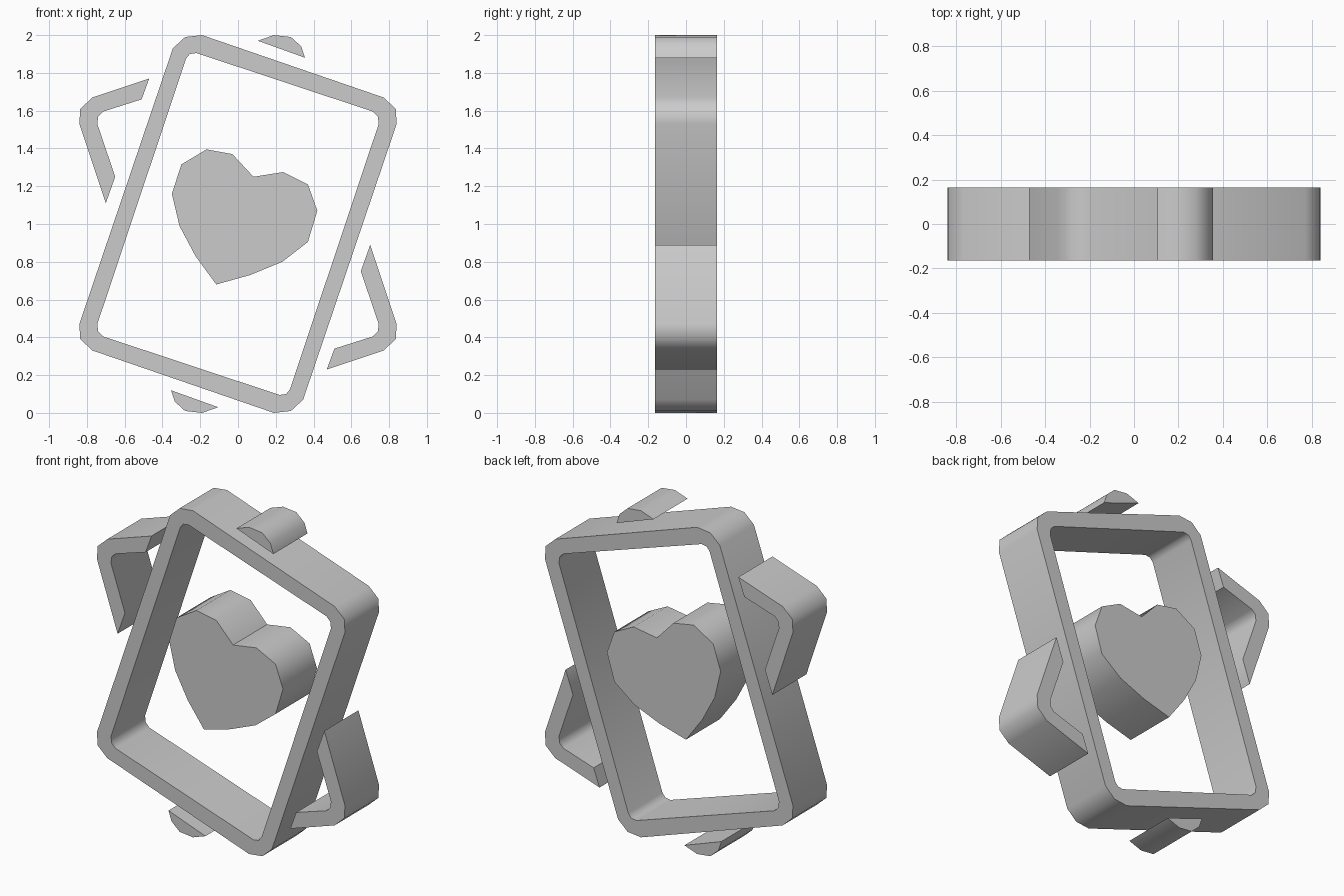
import bpy, bmesh, math

cube = bpy.data.objects.get("Cube")
if cube:
    bpy.data.objects.remove(cube, do_unlink=True)

HALF_DEPTH = 0.165
MID_Z = 1.0

grey = bpy.data.materials.new("plain grey")
grey.use_nodes = True
color = (0.6, 0.6, 0.6, 1)
grey.diffuse_color = color
grey.node_tree.nodes["Principled BSDF"].inputs["Base Color"].default_value = color


def half_turn(points):
    """Rotate a front profile by 180 degrees about the middle."""
    return [(-x, 2 * MID_Z - z) for x, z in points]


def extrude_faces(name, polygons):
    """Extrude flat front polygons through the depth of the model."""
    bm = bmesh.new()
    for poly in polygons:
        bm.faces.new([bm.verts.new((x, -HALF_DEPTH, z)) for x, z in poly])
    bmesh.ops.remove_doubles(bm, verts=bm.verts, dist=0.0005)
    result = bmesh.ops.extrude_face_region(bm, geom=bm.faces[:], use_keep_orig=True)
    moved = [g for g in result["geom"] if isinstance(g, bmesh.types.BMVert)]
    bmesh.ops.translate(bm, verts=moved, vec=(0, 2 * HALF_DEPTH, 0))
    bmesh.ops.recalc_face_normals(bm, faces=bm.faces[:])
    mesh = bpy.data.meshes.new(name)
    bm.to_mesh(mesh)
    bm.free()
    mesh.materials.append(grey)
    obj = bpy.data.objects.new(name, mesh)
    bpy.context.collection.objects.link(obj)
    bpy.ops.object.select_all(action="DESELECT")
    obj.select_set(True)
    bpy.context.view_layer.objects.active = obj
    bpy.ops.object.shade_smooth_by_angle(angle=math.radians(48))
    return obj


# Tilted card frame: two corners, the others by half turn
outer = [(-0.345, 1.93), (-0.28, 1.99), (-0.19, 2.0),
         (0.77, 1.67), (0.835, 1.61), (0.84, 1.53)]
inner = [(-0.275, 1.875), (-0.255, 1.9), (-0.22, 1.905),
         (0.715, 1.595), (0.74, 1.57), (0.745, 1.53)]
outer += half_turn(outer)
inner += half_turn(inner)
count = len(outer)
extrude_faces("front_card_frame", [
    (outer[i], outer[(i + 1) % count], inner[(i + 1) % count], inner[i])
    for i in range(count)])

# Visible corners of the card behind
side_corner = [(-0.47, 1.77), (-0.77, 1.67), (-0.835, 1.61), (-0.84, 1.53),
               (-0.70, 1.11), (-0.65, 1.25), (-0.745, 1.53), (-0.74, 1.57),
               (-0.715, 1.595), (-0.51, 1.66)]
tip_corner = [(0.105, 1.97), (0.19, 2.0), (0.28, 1.99), (0.335, 1.94), (0.355, 1.88)]
extrude_faces("back_card_left_upper_corner", [side_corner])
extrude_faces("back_card_right_lower_corner", [half_turn(side_corner)])
extrude_faces("back_card_top_corner", [tip_corner])
extrude_faces("back_card_bottom_corner", [half_turn(tip_corner)])

# Heart symbol
heart = [(-0.167, 1.395), (-0.03, 1.37), (0.082, 1.25), (0.24, 1.275),
         (0.37, 1.21), (0.42, 1.07), (0.37, 0.905), (0.235, 0.80),
         (0.065, 0.73), (-0.115, 0.68), (-0.225, 0.83), (-0.31, 0.99),
         (-0.35, 1.16), (-0.30, 1.315)]
extrude_faces("heart", [heart])
